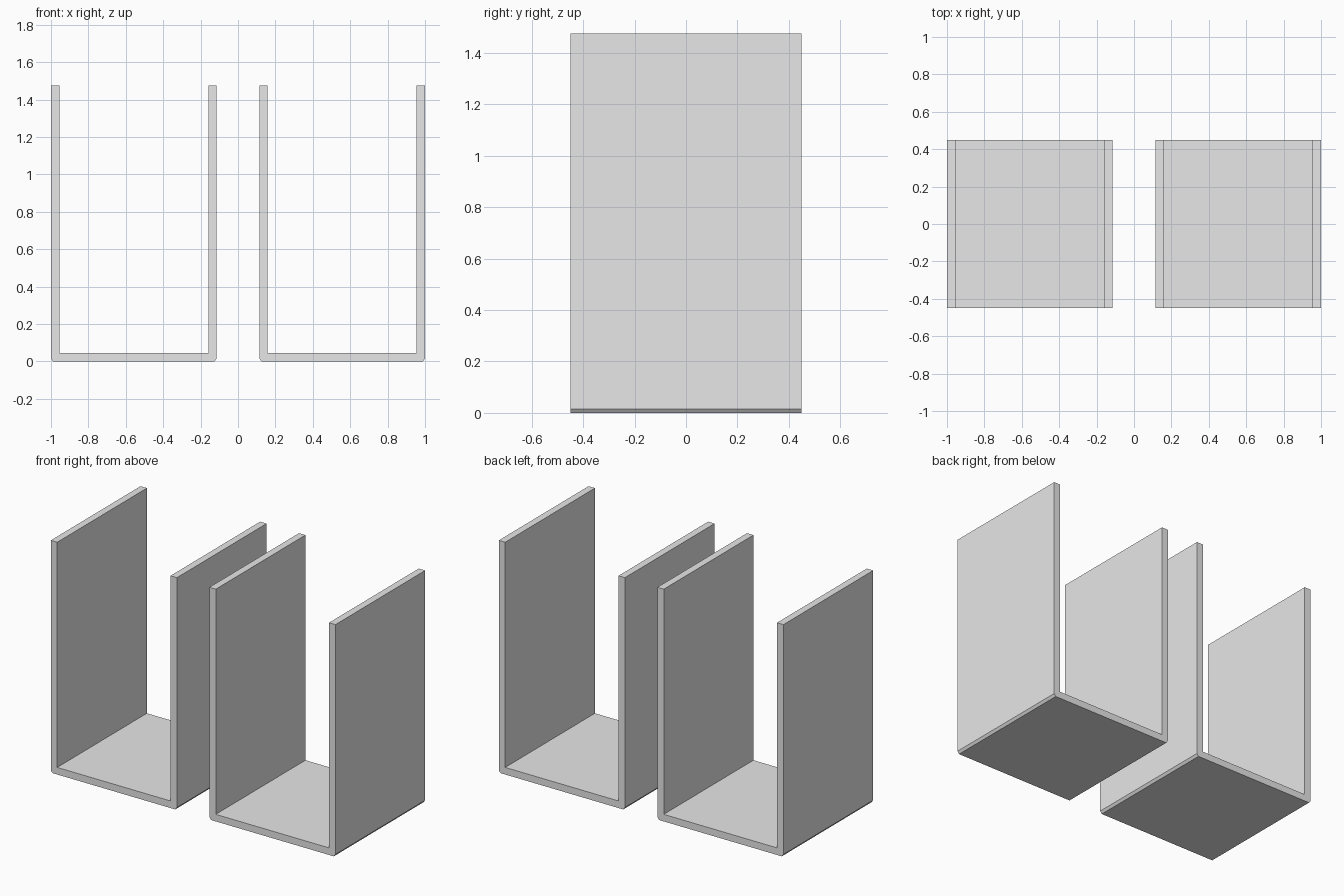
import bpy
import bmesh

# Remove the default object
cube = bpy.data.objects.get("Cube")
if cube:
    bpy.data.objects.remove(cube, do_unlink=True)

GREY = (0.8, 0.8, 0.8, 1.0)
HALF_WIDTH = 0.443    # half the outer width of one channel
HALF_DEPTH = 0.45
HEIGHT = 1.475
WALL = 0.045
CHAMFER_X = 0.012
CHAMFER_Z = 0.016

# Single plain grey finish
grey = bpy.data.materials.new("plain_grey")
grey.use_nodes = True
grey.diffuse_color = GREY
grey.node_tree.nodes["Principled BSDF"].inputs["Base Color"].default_value = GREY


def make_channel(name, centre_x):
    """U-shaped channel: a chamfered profile extruded from front to back."""
    right_half = [
        (HALF_WIDTH - CHAMFER_X, 0),
        (HALF_WIDTH, CHAMFER_Z),
        (HALF_WIDTH, HEIGHT),
        (HALF_WIDTH - WALL, HEIGHT),
        (HALF_WIDTH - WALL, WALL),
    ]
    profile = right_half + [(-x, z) for x, z in reversed(right_half)]

    bm = bmesh.new()
    face = bm.faces.new([bm.verts.new((x, -HALF_DEPTH, z)) for x, z in profile])
    extruded = bmesh.ops.extrude_face_region(bm, geom=[face], use_keep_orig=True)
    moved = [v for v in extruded["geom"] if isinstance(v, bmesh.types.BMVert)]
    bmesh.ops.translate(bm, verts=moved, vec=(0, 2 * HALF_DEPTH, 0))
    bmesh.ops.recalc_face_normals(bm, faces=bm.faces)

    mesh = bpy.data.meshes.new(name)
    bm.to_mesh(mesh)
    bm.free()
    mesh.materials.append(grey)
    channel = bpy.data.objects.new(name, mesh)
    channel.location.x = centre_x
    bpy.context.collection.objects.link(channel)


# Pair of identical channels, side by side
for name, side in (("right_channel", -1), ("left_channel", 1)):
    make_channel(name, side * (1 - HALF_WIDTH))
